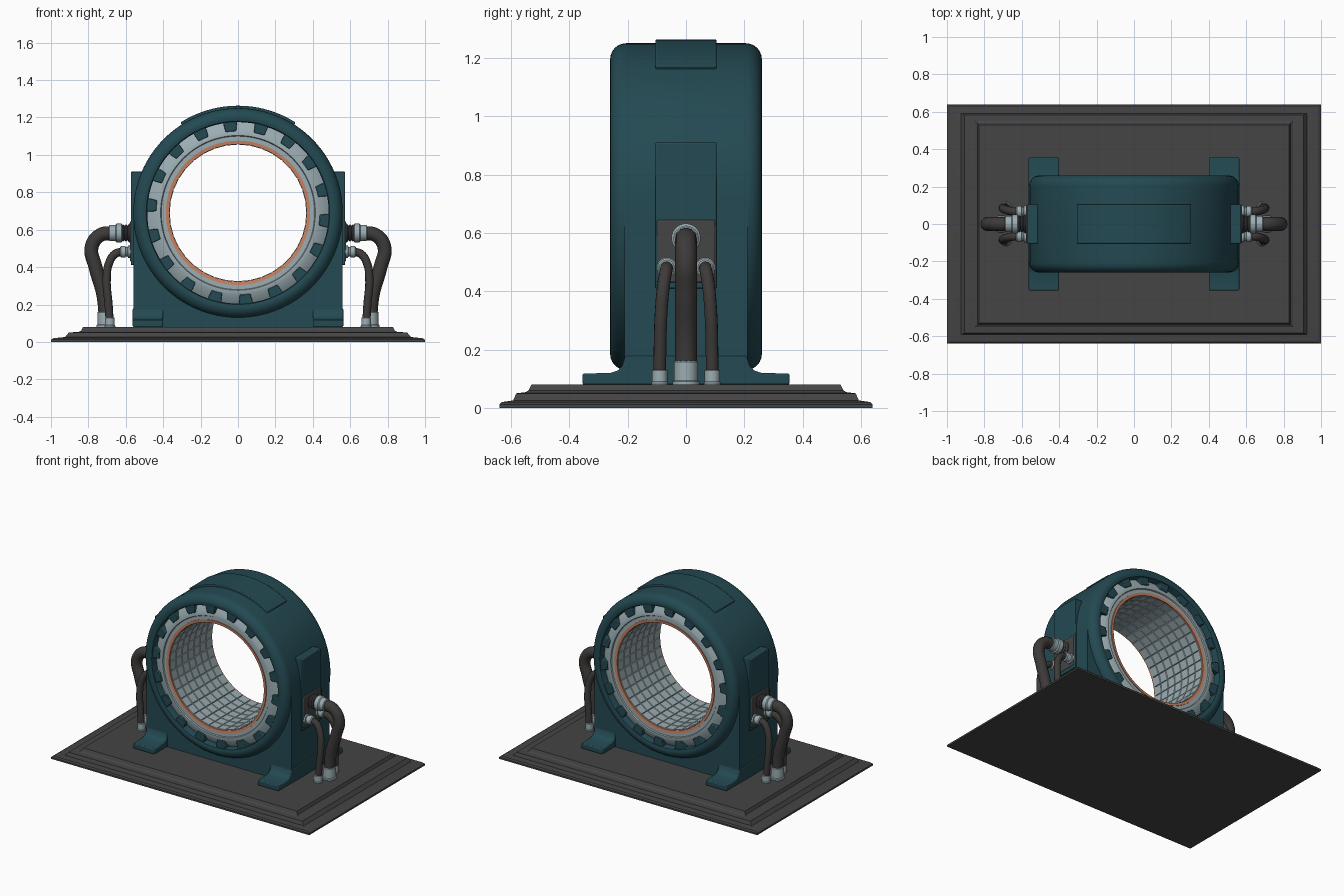
import bpy, bmesh, math
from mathutils import Matrix, Vector

if "Cube" in bpy.data.objects:
    bpy.data.objects.remove(bpy.data.objects["Cube"], do_unlink=True)


def material(name, rgb, rough=0.5):
    m = bpy.data.materials.new(name)
    m.use_nodes = True
    m.diffuse_color = (*rgb, 1)
    bsdf = m.node_tree.nodes["Principled BSDF"]
    bsdf.inputs["Base Color"].default_value = (*rgb, 1)
    bsdf.inputs["Roughness"].default_value = rough
    return m


TEAL = material("teal_paint", (0.017, 0.067, 0.084))
GREY = material("pale_steel", (0.33, 0.42, 0.45))
COPPER = material("copper", (0.58, 0.22, 0.12))
RUBBER = material("dark_rubber", (0.047, 0.043, 0.041))
PLATE = material("charcoal_metal", (0.06, 0.058, 0.058))

CZ = 0.69  # height of the ring axis
RING = Matrix.Translation((0, 0, CZ)) @ Matrix.Rotation(math.pi / 2, 4, 'X')


def finish(name, bm, mat, angle=35, bevel=0):
    bmesh.ops.recalc_face_normals(bm, faces=bm.faces)
    me = bpy.data.meshes.new(name)
    bm.to_mesh(me)
    bm.free()
    return place(name, me, mat, angle, bevel)


def place(name, me, mat, angle=35, bevel=0):
    me.materials.clear()
    me.materials.append(mat)
    me.shade_smooth()
    me.set_sharp_from_angle(angle=math.radians(angle))
    ob = bpy.data.objects.new(name, me)
    bpy.context.collection.objects.link(ob)
    if bevel:
        mod = ob.modifiers.new("soft_edges", 'BEVEL')
        mod.width, mod.segments, mod.limit_method = bevel, 2, 'ANGLE'
    return ob


def lathe(name, profile, mat, matrix, closed=False, seg=96):
    """Turn (radius, height) points about local z."""
    bm = bmesh.new()
    rows = [[bm.verts.new(matrix @ Vector((r * math.cos(a), r * math.sin(a), h)))
             for a in (2 * math.pi * i / seg for i in range(seg))] for r, h in profile]
    pairs = list(zip(rows, rows[1:]))
    if closed:
        pairs.append((rows[-1], rows[0]))
    else:
        bm.faces.new(rows[0])
        bm.faces.new(rows[-1])
    for a, b in pairs:
        for i in range(seg):
            j = (i + 1) % seg
            bm.faces.new((a[i], a[j], b[j], b[i]))
    return finish(name, bm, mat)


def prism(name, points, mat, vector, bevel=0):
    """Extrude a flat outline along a vector."""
    bm = bmesh.new()
    face = bm.faces.new([bm.verts.new(p) for p in points])
    new = bmesh.ops.extrude_face_region(bm, geom=[face])["geom"]
    bmesh.ops.translate(bm, vec=vector, verts=[g for g in new if isinstance(g, bmesh.types.BMVert)])
    return finish(name, bm, mat, bevel=bevel)


def box(name, x, y, z, mat, bevel=0):
    pts = [(x[0], y[0], z[0]), (x[1], y[0], z[0]), (x[1], y[1], z[0]), (x[0], y[1], z[0])]
    return prism(name, pts, mat, (0, 0, z[1] - z[0]), bevel)


def arc(r, a0, a1, n, y):
    """Points on the ring, angles in degrees anticlockwise from +x."""
    angles = [math.radians(a0 + (a1 - a0) * i / n) for i in range(n + 1)]
    return [(r * math.cos(a), y, CZ + r * math.sin(a)) for a in angles]


def ring_block(name, r0, r1, a0, a1, half, mat, n=2, bevel=0, taper=0):
    pts = arc(r0, a0 + taper, a1 - taper, n, -half) + arc(r1, a1, a0, n, -half)
    return prism(name, pts, mat, (0, 2 * half, 0), bevel)


def hose(name, points, radius):
    cu = bpy.data.curves.new(name, 'CURVE')
    cu.dimensions = '3D'
    cu.bevel_depth, cu.bevel_resolution, cu.use_fill_caps = radius, 4, True
    sp = cu.splines.new('BEZIER')
    sp.resolution_u = 10
    sp.bezier_points.add(len(points) - 1)
    for bp, p in zip(sp.bezier_points, points):
        bp.co = p
        bp.handle_left_type = bp.handle_right_type = 'AUTO'
    tmp = bpy.data.objects.new("hose_path", cu)
    bpy.context.collection.objects.link(tmp)
    bpy.context.view_layer.update()
    me = bpy.data.meshes.new_from_object(tmp.evaluated_get(bpy.context.evaluated_depsgraph_get()))
    bpy.data.objects.remove(tmp, do_unlink=True)
    me.name = name
    return place(name, me, RUBBER, 50)


# Stepped base plate
bm = bmesh.new()
steps = [(1, .64, 0), (1, .64, .012), (.985, .632, .02), (.925, .592, .026), (.905, .582, .05),
         (.85, .55, .054), (.838, .54, .06), (.828, .53, .08)]
loops = [[bm.verts.new((sx * w, sy * d, z)) for sx, sy in ((-1, -1), (1, -1), (1, 1), (-1, 1))]
         for w, d, z in steps]
bm.faces.new(loops[0])
bm.faces.new(loops[-1])
for lo, hi in zip(loops, loops[1:]):
    for i in range(4):
        bm.faces.new((lo[i], lo[(i + 1) % 4], hi[(i + 1) % 4], hi[i]))
finish("base_plate", bm, PLATE, 15)

# Round housing with rolled outer edges
curve = [(.505 + .055 * math.cos(t), .205 + .055 * math.sin(t))
         for t in (math.pi / 2 * i / 6 for i in range(7))]
profile = [(r, -h) for r, h in reversed(curve)] + curve + [(.49, .255), (.485, .245)]
profile += [(r, -h) for r, h in ((.485, .245), (.49, .255))]
lathe("ring_housing", profile, TEAL, RING, closed=True)

# Pedestal below the ring
outline = [(-.56, -.21, .69), (-.56, -.21, .08), (.56, -.21, .08), (.56, -.21, .69)]
outline += arc(.5, 0, -180, 40, -.21)
prism("pedestal", outline, TEAL, (0, .42, 0))

# Feet with a curved flare on both faces
flare = [(.355, .08), (.355, .118), (.26, .12), (.235, .128), (.218, .145), (.208, .18)]
side = [(y, z) for y, z in flare] + [(-y, z) for y, z in reversed(flare)]
for s, label in ((1, "left"), (-1, "right")):
    x0 = .40 if s > 0 else -.563
    prism(label + "_foot", [(x0, y, z) for y, z in side], TEAL, (.163, 0, 0), bevel=.006)

# Raised top pad
ring_block("top_pad", .54, .573, 57.5, 122.5, .105, TEAL, n=24, bevel=.005)

# Stator core, copper lips and locking teeth
core = [(.375, -.235), (.41, -.235), (.414, -.242), (.437, -.242), (.49, -.205)]
core += [(r, -h) for r, h in reversed(core)]
lathe("stator_core", core, GREY, RING, closed=True)
for s, label in ((1, "front"), (-1, "back")):
    lip = [(.367, s * .222), (.367, s * .238), (.386, s * .24), (.386, s * .222)]
    lathe(label + "_copper_lip", lip, COPPER, RING, closed=True, seg=72)
for k in range(18):
    a = 75 + 20 * k
    ring_block("housing_tooth", .437, .495, a - 4.5, a + 4.5, .25, TEAL, bevel=.004, taper=.8)

# Bore lined with raised square tiles
bm = bmesh.new()
around, rows = 36, 7
grid = [[bm.verts.new(RING @ Vector((.371 * math.cos(a), .371 * math.sin(a), .232 * (2 * j / rows - 1))))
         for a in (2 * math.pi * i / around for i in range(around))] for j in range(rows + 1)]
for lo, hi in zip(grid, grid[1:]):
    for i in range(around):
        k = (i + 1) % around
        bm.faces.new((lo[i], hi[i], hi[k], lo[k]))
bm.normal_update()
f = next(iter(bm.faces))
if f.normal.dot(f.calc_center_median() - Vector((0, 0, CZ))) > 0:
    bmesh.ops.reverse_faces(bm, faces=bm.faces)
bmesh.ops.inset_individual(bm, faces=bm.faces[:], thickness=.005, depth=.006)
me = bpy.data.meshes.new("bore_tiles")
bm.to_mesh(me)
bm.free()
place("bore_tiles", me, GREY, 20)

# Cable connections on both sides
for s, label in ((1, "left"), (-1, "right")):
    def span(a, b):
        return tuple(sorted((s * a, s * b)))

    def along_x(y, z):
        return Matrix.Translation((0, y, z)) @ Matrix.Rotation(s * math.pi / 2, 4, 'Y')

    box(label + "_side_pad", span(.5, .573), (-.105, .105), (.41, .91), TEAL, .005)
    box(label + "_socket_plate", span(.55, .578), (-.1, .1), (.43, .645), PLATE, .006)

    # Main cable: ribbed gland, collar, hose and floor socket
    gland = [(r, .575 + .008 * i) for i, r in enumerate((.05, .05, .038, .047, .038, .047, .038))]
    lathe(label + "_main_gland", gland, RUBBER, along_x(0, .582), seg=32)
    collar = [(.042, .618), (.05, .622), (.05, .65), (.043, .656), (.043, .686), (.038, .69)]
    lathe(label + "_main_collar", collar, GREY, along_x(0, .582), seg=32)
    path = [(.67, .582), (.735, .572), (.782, .51), (.762, .4), (.722, .26), (.71, .16), (.71, .09)]
    hose(label + "_main_hose", [(s * x, 0, z) for x, z in path], .037)
    socket = [(.046, .078), (.046, .09), (.041, .094), (.041, .158), (.036, .162)]
    lathe(label + "_main_floor_socket", socket, GREY, Matrix.Translation((s * .71, 0, 0)), seg=32)

    # Two thin cables beside it
    for e, place_name in ((-1, "front"), (1, "back")):
        name = label + "_" + place_name
        fitting = [(.034, .575), (.034, .588), (.026, .59), (.026, .6), (.031, .602), (.031, .625), (.025, .63)]
        lathe(name + "_thin_collar", fitting, GREY, along_x(e * .066, .482), seg=24)
        path = [(.615, .066, .482), (.655, .068, .472), (.69, .077, .42), (.702, .085, .33),
                (.692, .089, .2), (.685, .09, .09)]
        hose(name + "_thin_hose", [(s * x, e * y, z) for x, y, z in path], .022)
        cup = [(.029, .078), (.029, .086), (.026, .09), (.026, .128), (.022, .131)]
        lathe(name + "_thin_floor_socket", cup, GREY, Matrix.Translation((s * .685, e * .09, 0)), seg=24)
